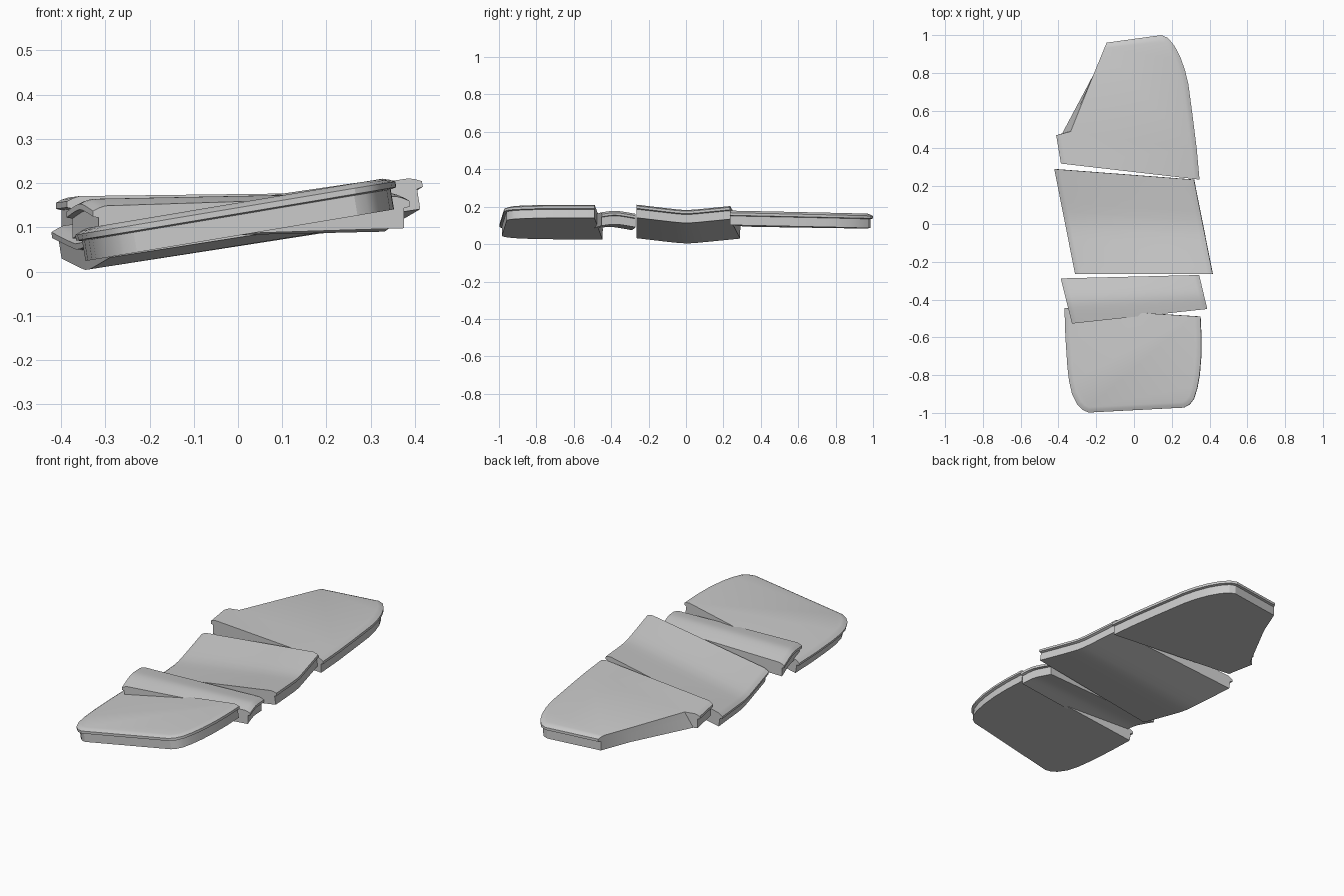
import bpy, bmesh
from math import sqrt, hypot, radians

if "Cube" in bpy.data.objects:
    bpy.data.objects.remove(bpy.data.objects["Cube"])

# Edge cross-section: (inset from outline, fraction of thickness below the top)
PROFILE = [(0.028, 0.0), (0.014, 0.06), (0.0, 0.15), (0.0, 0.33),
           (0.013, 0.37), (0.013, 1.0)]


def inset(pts, cuts, d):
    """Move rimmed edges inward by d, leaving the broken (cut) edges in place."""
    n = len(pts)
    normals = []
    for i, (x, y) in enumerate(pts):
        x2, y2 = pts[(i + 1) % n]
        length = hypot(x2 - x, y2 - y)
        normals.append(((y2 - y) / length, (x - x2) / length))
    out = []
    for i, (x, y) in enumerate(pts):
        a, b = normals[i - 1], normals[i]
        da = 0 if (i - 1) % n in cuts else -d
        db = 0 if i in cuts else -d
        det = a[0] * b[1] - a[1] * b[0]
        if abs(det) < 0.02:
            sx, sy = a[0] * da, a[1] * da
        else:
            sx = (da * b[1] - db * a[1]) / det
            sy = (a[0] * db - b[0] * da) / det
        out.append((x + sx, y + sy))
    return out


def slab(name, pts, cuts, height, thick=0.072, tilt=0.0, strip=False, skew=None):
    """Stack profile rings of the outline; height(x, y) is the top surface."""
    bm = bmesh.new()
    n = len(pts)
    rings = []
    for d, f in PROFILE:
        ring = []
        for i, (x, y) in enumerate(inset(pts, cuts, d)):
            sx, sy = (skew or {}).get(i, (0, 0))
            z = height(x, y) - f * thick
            ring.append(bm.verts.new((x + sx * f + tilt * thick * (f - 0.25), y + sy * f, z)))
        rings.append(ring)
    for r, s in zip(rings, rings[1:]):
        for i in range(n):
            j = (i + 1) % n
            bm.faces.new((r[i], r[j], s[j], s[i]))
    for ring in (rings[0], rings[-1]):
        if strip:
            for i in range(n // 2 - 1):
                bm.faces.new((ring[i], ring[i + 1], ring[n - 2 - i], ring[n - 1 - i]))
        else:
            bm.faces.new(ring)
    bmesh.ops.recalc_face_normals(bm, faces=bm.faces)
    mesh = bpy.data.meshes.new(name)
    bm.to_mesh(mesh)
    bm.free()
    mesh.shade_smooth()
    mesh.set_sharp_from_angle(angle=radians(25))
    obj = bpy.data.objects.new(name, mesh)
    bpy.context.collection.objects.link(obj)
    return obj


def strip_outline(back_l, front_l, front_r, back_r, rows=13):
    """Four-sided outline with extra points along the two rimmed sides."""
    def line(a, b):
        return [(a[0] + (b[0] - a[0]) * i / (rows - 1),
                 a[1] + (b[1] - a[1]) * i / (rows - 1)) for i in range(rows)]
    return line(back_l, front_l) + line(front_r, back_r), {rows - 1, 2 * rows - 1}


# Front piece: rounded end, tilted sideways
front = [(-0.367, -0.445), (-0.362, -0.6), (-0.352, -0.75), (-0.343, -0.83),
         (-0.327, -0.9), (-0.3, -0.955), (-0.273, -0.983), (-0.24, -0.998),
         (0.265, -0.972), (0.295, -0.955), (0.318, -0.925), (0.335, -0.87),
         (0.348, -0.8), (0.356, -0.7), (0.357, -0.6), (0.352, -0.49)]
slab("front_piece", front, {len(front) - 1},
     lambda x, y: 0.155 + 0.167 * x, tilt=0.167)

# Narrow strip bent upward along its length
pts, cuts = strip_outline((-0.388, -0.288), (-0.328, -0.527), (0.388, -0.45), (0.345, -0.27))
slab("narrow_ridged_piece", pts, cuts,
     lambda x, y: 0.171 + 0.02 * x
     - 0.18 * (sqrt((y + 0.395 - 0.04 * x) ** 2 + 0.0009) - 0.03), strip=True)

# Middle piece bent into a shallow valley
pts, cuts = strip_outline((-0.421, 0.291), (-0.311, -0.265), (0.417, -0.265), (0.318, 0.235))
slab("middle_valley_piece", pts, cuts,
     lambda x, y: 0.13 + 0.156 * x + 0.11 * (sqrt(y * y + 0.0009) - 0.03) + 0.022 * y,
     tilt=0.156, strip=True)

# Back piece with a rounded corner and a torn left edge
back = [(-0.412, 0.47), (-0.387, 0.32), (0.347, 0.235), (0.332, 0.4), (0.312, 0.56),
        (0.288, 0.74), (0.27, 0.815), (0.245, 0.885), (0.215, 0.942),
        (0.18, 0.985), (0.145, 1.0), (-0.145, 0.96), (-0.215, 0.79), (-0.335, 0.49)]
slab("back_piece", back, {1, 11, 12, 13},
     lambda x, y: 0.176 + 0.01 * x - 0.02 * (y - 0.23), thick=0.077,
     skew={13: (-0.045, -0.01)})
